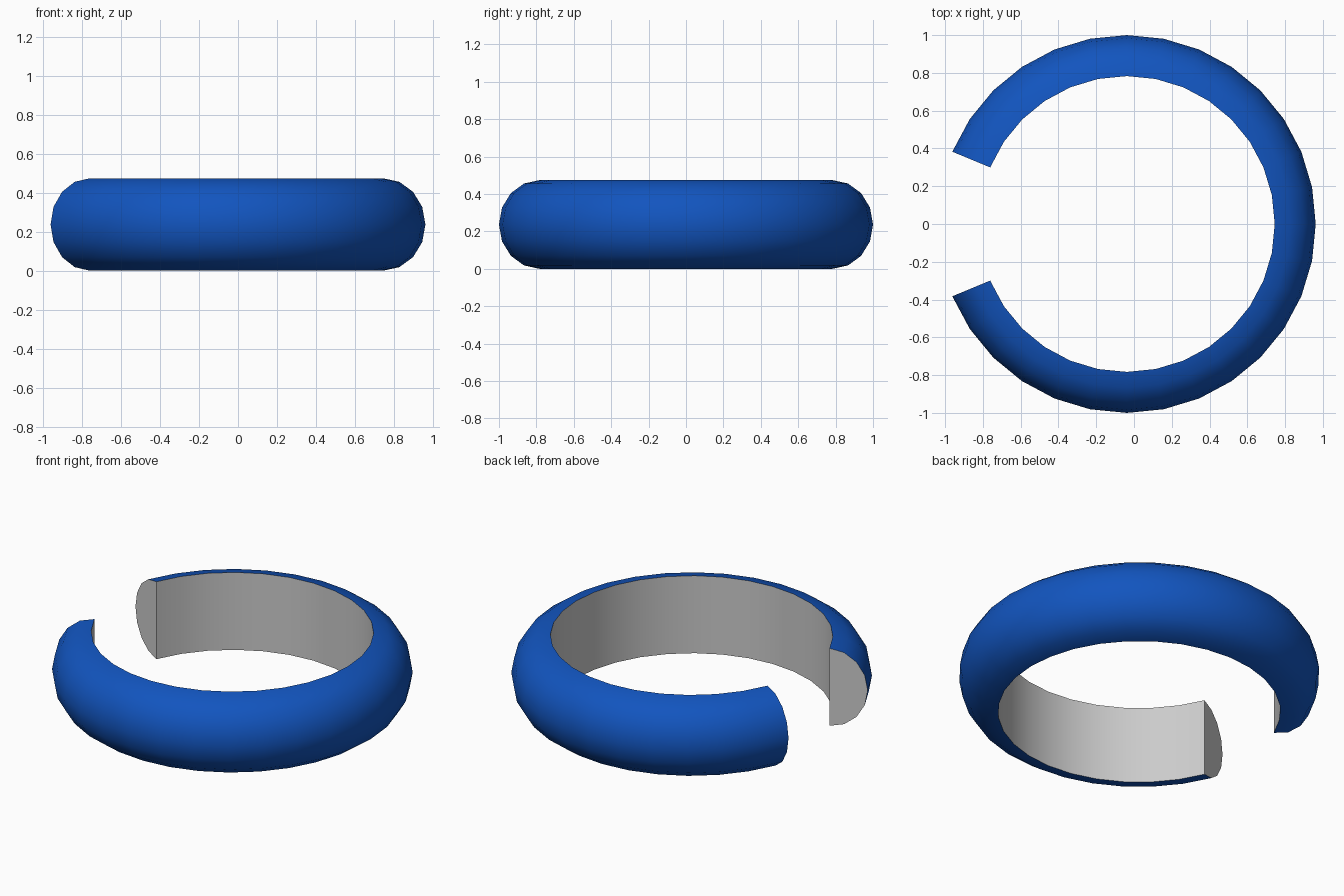
import bpy, bmesh
from math import sin, cos, pi, radians

if "Cube" in bpy.data.objects:
    bpy.data.objects.remove(bpy.data.objects["Cube"])

R_IN, THICK, HALF_H = 0.783, 0.217, 0.237   # inner radius, band thickness, half height
CX = -0.038                                 # ring centre, so the open ring is centred on x
STEP, N = radians(11.25), 14                # 32-sided ring with four segments left open
ARC = 8                                     # segments of the rounded outer face


def make_ring(name, profile, caps=False, wall=True):
    """Sweep a (radius, z) profile round the open ring; optionally cap both ends."""
    bm = bmesh.new()
    rows = []
    for i in range(-N, N + 1):
        a = i * STEP
        rows.append([bm.verts.new((CX + r * cos(a), r * sin(a), z)) for r, z in profile])
    # Swept faces: the whole profile, or only the edge closing it (the inner wall)
    n = len(profile)
    pairs = [(n - 1, 0)] if wall else [(j, j + 1) for j in range(n - 1)]
    for p, q in zip(rows, rows[1:]):
        for j, k in pairs:
            bm.faces.new((p[j], q[j], q[k], p[k]))
    if caps:
        bm.faces.new(rows[0])
        bm.faces.new(rows[-1][::-1])
    bmesh.ops.delete(bm, geom=[v for v in bm.verts if not v.link_faces], context='VERTS')
    mesh = bpy.data.meshes.new(name)
    bm.to_mesh(mesh)
    bm.free()
    ob = bpy.data.objects.new(name, mesh)
    bpy.context.collection.objects.link(ob)
    bpy.ops.object.select_all(action='DESELECT')
    ob.select_set(True)
    bpy.context.view_layer.objects.active = ob
    bpy.ops.object.shade_smooth_by_angle(angle=radians(35))
    return ob


# Half-round cross-section, bottom to top
profile = [(R_IN + THICK * cos(t), HALF_H + HALF_H * sin(t))
           for t in (-pi / 2 + pi * j / ARC for j in range(ARC + 1))]

# Blue rounded outside
outer_band = make_ring("outer_band", profile, wall=False)
blue = bpy.data.materials.new("blue")
blue.diffuse_color = (0.006, 0.09, 0.52, 1)
blue.use_nodes = True
blue.node_tree.nodes["Principled BSDF"].inputs["Base Color"].default_value = blue.diffuse_color
outer_band.data.materials.append(blue)

# Grey inner wall and cut ends
make_ring("inner_wall_and_ends", profile, caps=True)
